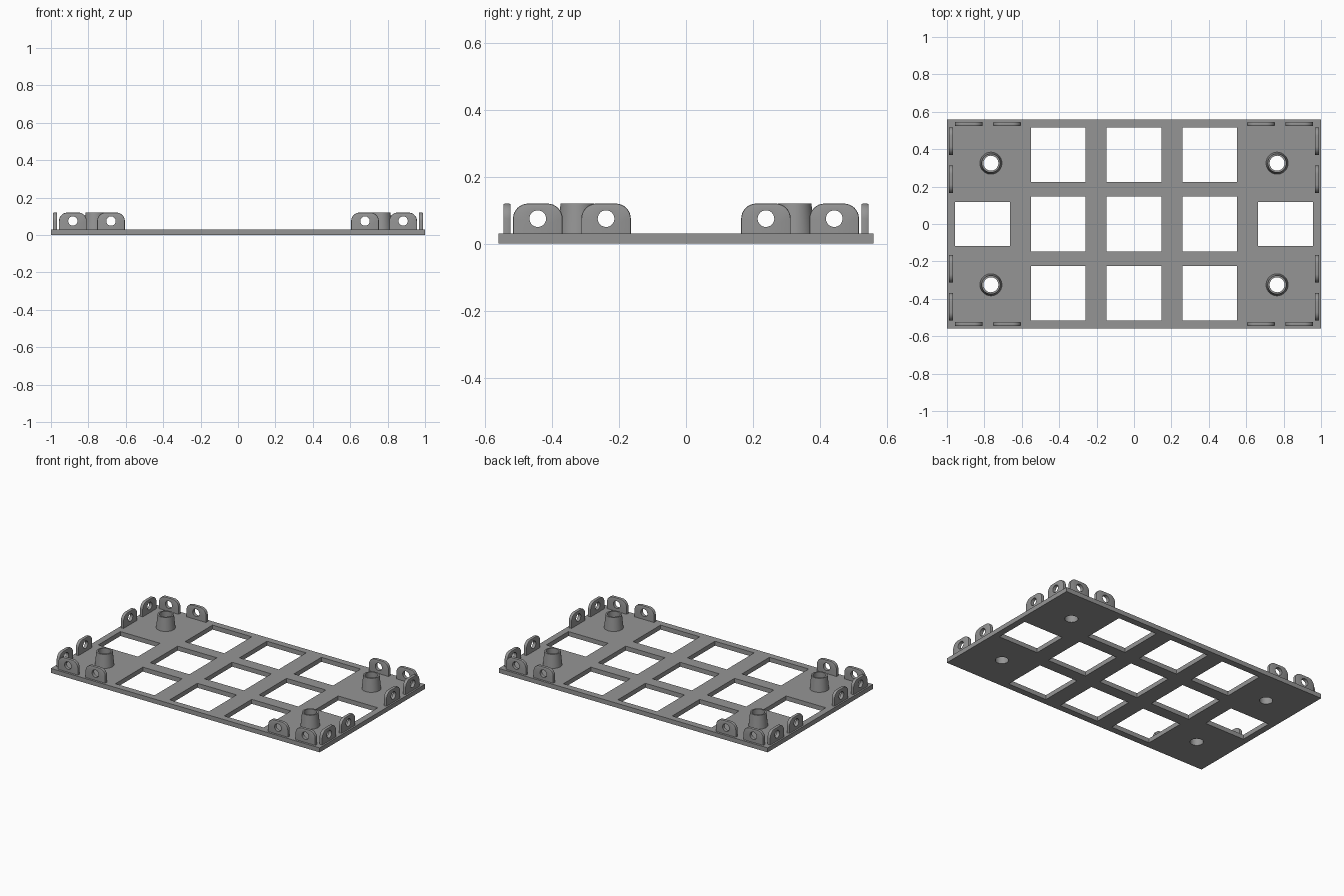
import bpy, bmesh, math
from mathutils import Matrix, Vector

if "Cube" in bpy.data.objects:
    bpy.data.objects.remove(bpy.data.objects["Cube"])

HX, HY, T = 1.0, 0.56, 0.03      # plate half sizes and thickness
TOP = 0.12                       # height of tabs and posts
BORE = 0.04                      # post hole radius
POST_X, POST_Y = 0.765, 0.325

grey = bpy.data.materials.new("mid grey")
grey.diffuse_color = (0.3, 0.3, 0.3, 1)
grey.use_nodes = True
grey.node_tree.nodes["Principled BSDF"].inputs["Base Color"].default_value = grey.diffuse_color


def finish(bm, name):
    bmesh.ops.recalc_face_normals(bm, faces=bm.faces[:])
    me = bpy.data.meshes.new(name)
    bm.to_mesh(me)
    bm.free()
    me.materials.append(grey)
    return me


def place(me, name, loc=(0, 0, 0), rot=0):
    ob = bpy.data.objects.new(name, me)
    ob.location = loc
    ob.rotation_euler.z = rot
    bpy.context.collection.objects.link(ob)
    return ob


def add_box(bm, cx, cy, cz, sx, sy, sz):
    m = Matrix.Translation((cx, cy, cz)) @ Matrix.Diagonal((sx, sy, sz, 1))
    bmesh.ops.create_cube(bm, size=1, matrix=m)


def loft(bm, rings):
    """Join closed rings of equal length into a closed tube."""
    vs = [[bm.verts.new(p) for p in r] for r in rings]
    n = len(vs[0])
    for a, b in zip(vs, vs[1:] + vs[:1]):
        for i in range(n):
            j = (i + 1) % n
            bm.faces.new((a[i], a[j], b[j], b[i]))


def circle(r, z, n=40):
    return [(r * math.cos(2 * math.pi * i / n), r * math.sin(2 * math.pi * i / n), z)
            for i in range(n)]


# Base plate, with window and post holes cut out
bm = bmesh.new()
add_box(bm, 0, 0, T / 2, 2 * HX, 2 * HY, T)
plate = place(finish(bm, "base_plate"), "base_plate")

bm = bmesh.new()
for x in (-0.405, 0, 0.405):
    for y in (-0.37, 0, 0.37):
        add_box(bm, x, y, T / 2, 0.292, 0.292, 0.2)
for s in (-1, 1):
    add_box(bm, s * 0.81, 0, T / 2, 0.295, 0.236, 0.2)
    for t in (-1, 1):
        bmesh.ops.create_cone(bm, cap_ends=True, segments=40, radius1=BORE, radius2=BORE,
                              depth=0.2, matrix=Matrix.Translation((s * POST_X, t * POST_Y, 0)))
cutter = place(finish(bm, "hole_cutter"), "hole_cutter")
cutter.hide_render = True
mod = plate.modifiers.new("holes", 'BOOLEAN')
mod.operation, mod.solver, mod.object = 'DIFFERENCE', 'EXACT', cutter
bpy.context.view_layer.objects.active = plate
bpy.ops.object.modifier_apply(modifier=mod.name)
bpy.data.objects.remove(cutter)

# Hollow tapered posts
bm = bmesh.new()
loft(bm, [circle(BORE, T), circle(0.059, T), circle(0.050, TOP), circle(BORE, TOP)])
post = finish(bm, "post")
for s in (-1, 1):
    for t in (-1, 1):
        place(post, "post", (s * POST_X, t * POST_Y, 0))

# Upright tab: rounded top corners, softened rim, round hole
HOLE_Z, CORNER, HALF_W, HALF_T, SOFT = 0.075, 0.045, 0.074, 0.011, 0.004
BASE = T - 0.005


def outline(inset):
    r, c = CORNER - inset, HALF_W - CORNER
    pts = [(0, BASE), (HALF_W - inset, BASE)]
    for side, start in ((1, 0), (-1, 90)):
        for k in range(9):
            a = math.radians(start + k * 11.25)
            pts.append((side * c + r * math.cos(a), HOLE_Z + r * math.sin(a)))
    return pts + [(inset - HALF_W, BASE)]


def hole():
    # points at even angles, following the order of the outline
    n = len(outline(0))
    return [(0.025 * math.sin(2 * math.pi * i / n), HOLE_Z - 0.025 * math.cos(2 * math.pi * i / n))
            for i in range(n)]


bm = bmesh.new()
rings = [(hole(), -HALF_T), (outline(SOFT), -HALF_T), (outline(SOFT * 0.3), -HALF_T + SOFT * 0.3),
         (outline(0), -HALF_T + SOFT), (outline(0), HALF_T - SOFT),
         (outline(SOFT * 0.3), HALF_T - SOFT * 0.3), (outline(SOFT), HALF_T), (hole(), HALF_T)]
loft(bm, [[(x, y, z) for x, z in pts] for pts, y in rings])
tab = finish(bm, "tab")
for s in (-1, 1):
    for t in (-1, 1):
        for x in (0.883, 0.679):
            place(tab, "long_edge_tab", (s * x, t * 0.535, 0))
        for y in (0.443, 0.239):
            place(tab, "short_edge_tab", (s * 0.978, t * y, 0), math.pi / 2)

# Smooth the round parts, keep hard edges
for ob in bpy.context.collection.objects:
    ob.select_set(True)
bpy.context.view_layer.objects.active = plate
bpy.ops.object.shade_smooth_by_angle(angle=math.radians(30))
